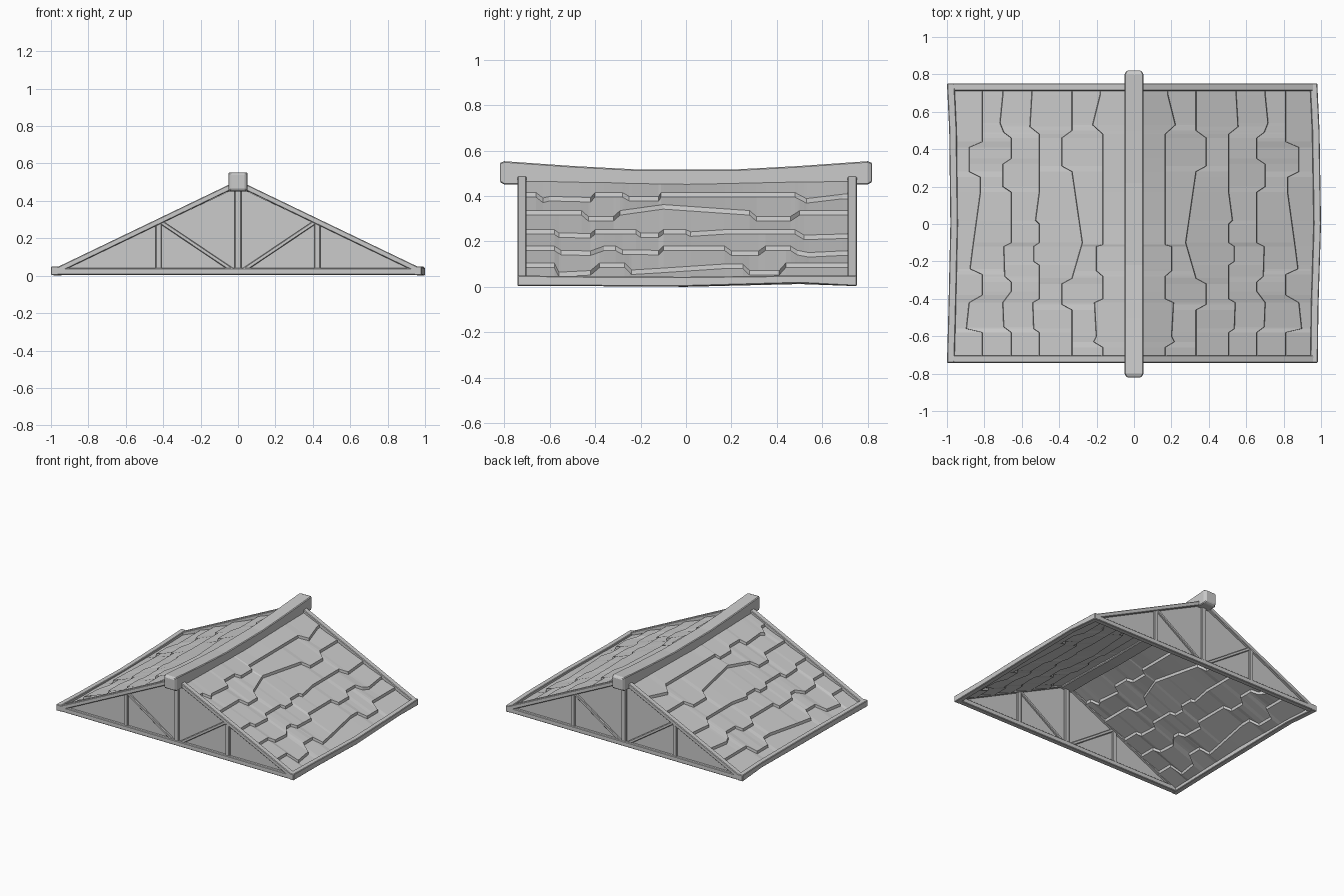
import bpy
from mathutils import Vector

if "Cube" in bpy.data.objects:
    bpy.data.objects.remove(bpy.data.objects["Cube"])


def make(name, verts, faces, bevel=0.0):
    me = bpy.data.meshes.new(name)
    me.from_pydata(verts, [], faces)
    me.update()
    ob = bpy.data.objects.new(name, me)
    bpy.context.collection.objects.link(ob)
    if bevel:
        m = ob.modifiers.new("bevel", 'BEVEL')
        m.width = bevel
        m.segments = 1
    return ob


def loft(name, stations, bevel=0.0):
    """Beam along y from stations (x, y, z_low, z_high, half_width)."""
    verts, faces = [], []
    for x, y, lo, hi, w in stations:
        verts += [(x - w, y, lo), (x + w, y, lo), (x + w, y, hi), (x - w, y, hi)]
    n = len(stations)
    for i in range(n - 1):
        for k in range(4):
            a, b = i * 4 + k, i * 4 + (k + 1) % 4
            faces.append((a, b, b + 4, a + 4))
    faces += [(3, 2, 1, 0), tuple(range(4 * n - 4, 4 * n))]
    return make(name, verts, faces, bevel)


def timber(name, p, q, width, y, depth):
    """Straight board in the gable plane from p to q (x, z)."""
    p, q = Vector(p), Vector(q)
    d = (q - p).normalized()
    n = Vector((-d.y, d.x)) * width / 2
    pts = [p - n, q - n, q + n, p + n]
    verts = [(c.x, y + s * depth / 2, c.y) for s in (-1, 1) for c in pts]
    faces = [(0, 1, 2, 3), (7, 6, 5, 4)]
    faces += [(i, i + 4, (i + 1) % 4 + 4, (i + 1) % 4) for i in range(4)]
    return make(name, verts, faces, 0.004)


# Sagging ridge beam with chamfered ends
loft("ridge_beam", [(0, y, lo, hi, w) for y, lo, hi, w in (
    (-.82, .462, .545, .04), (-.80, .45, .553, .05), (-.5, .45, .532, .05),
    (-.22, .44, .517, .05), (.22, .44, .517, .05), (.5, .45, .532, .05),
    (.80, .45, .553, .05), (.82, .462, .545, .04))], 0.005)

# Slightly warped eave beams
loft("eave_beam_right", [(.963, -.742, .003, .05, .02), (.966, -.45, .003, .046, .02),
     (.98, 0, .002, .044, .02), (.972, .5, .016, .05, .02), (.96, .752, .003, .05, .02)], 0.004)
loft("eave_beam_left", [(-.98, -.742, .003, .05, .02), (-.972, -.45, .003, .046, .02),
     (-.962, 0, 0, .044, .02), (-.968, .5, .012, .05, .02), (-.98, .752, .003, .05, .02)], 0.004)

# Gable trusses with a thin panel in each
for end, y in (("front", -.722), ("back", .732)):
    timber(end + "_tie_beam", (-.985, .023), (.975, .023), .036, y, .04)
    timber(end + "_king_post", (0, .03), (0, .47), .036, y, .032)
    for side, s in (("left", -1), ("right", 1)):
        timber(f"{end}_rafter_{side}", (s * .975, .025), (s * .02, .484), .03, y, .04)
        timber(f"{end}_post_{side}", (s * .425, .03), (s * .425, .28), .032, y, .028)
        timber(f"{end}_brace_{side}", (s * .03, .03), (s * .41, .285), .022, y, .026)
    yp = y
    make(end + "_gable_panel", [(-.96, yp, .02), (.96, yp, .02), (0, yp, .475)], [(0, 1, 2)])

# Ragged lower edges of the shingle rows: crease x, then (y, overhang)
rows = [
    (.165, [(-.66, 0), (-.63, .05), (-.60, .035), (-.42, .045), (-.40, 0), (-.28, 0), (-.25, .035),
            (-.12, .035), (-.11, 0), (0, 0), (.02, 0), (.17, 0), (.48, 0), (.53, .055), (.69, .015)]),
    (.33, [(-.46, 0), (-.43, .055), (-.32, .055), (-.29, 0), (-.10, -.055), (.28, 0),
           (.31, .055), (.46, .055), (.50, 0)]),
    (.505, [(-.58, 0), (-.56, .03), (-.42, .035), (-.40, 0), (-.22, 0), (-.20, .03), (-.12, .03),
            (-.10, 0), (0, 0), (.02, .02), (.17, 0), (.48, 0), (.52, .05), (.69, .04)]),
    (.655, [(-.58, 0), (-.55, .04), (-.42, .045), (-.36, 0), (-.31, 0), (-.28, .035), (-.12, .04),
            (-.10, 0), (.17, 0), (.20, .045), (.32, .045), (.35, 0), (.46, 0), (.49, .04),
            (.54, .06), (.69, .045)]),
    (.81, [(-.58, 0), (-.56, .085), (-.42, .07), (-.38, 0), (-.27, 0), (-.24, .065), (-.12, .05),
           (.17, .01), (.25, .01), (.28, .07), (.41, .07), (.44, 0)]),
]
ys = sorted({y for _, e in rows for y, _ in e} | {-.715, .725})


def interp(pts, y):
    if y <= pts[0][0]:
        return pts[0][1]
    for (a, u), (b, v) in zip(pts, pts[1:]):
        if y <= b:
            return u + (v - u) * (y - a) / (b - a)
    return pts[-1][1]


def base(x):
    return .45 - .48 * (x - .05)


# Stepped shingle slopes, one sheet per side
for side, s in (("left", -1), ("right", 1)):
    lines = [[(0, y, .485 - .018 * max(0, 1 - abs(y) / .6)) for y in ys]]
    for cx, edge in rows:
        xs = [cx + interp(edge, y) for y in ys]
        lines.append([(s * x, y, base(x) + .02) for x, y in zip(xs, ys)])
        lines.append([(s * (x + .003), y, base(x)) for x, y in zip(xs, ys)])
    lines.append([(s * .965, y, .025) for y in ys])
    n = len(ys)
    faces = []
    for r in range(len(lines) - 1):
        for i in range(n - 1):
            a = r * n + i
            f = (a, a + n, a + n + 1, a + 1)
            faces.append(f if s > 0 else f[::-1])
    make("shingle_slope_" + side, [v for ln in lines for v in ln], faces)
